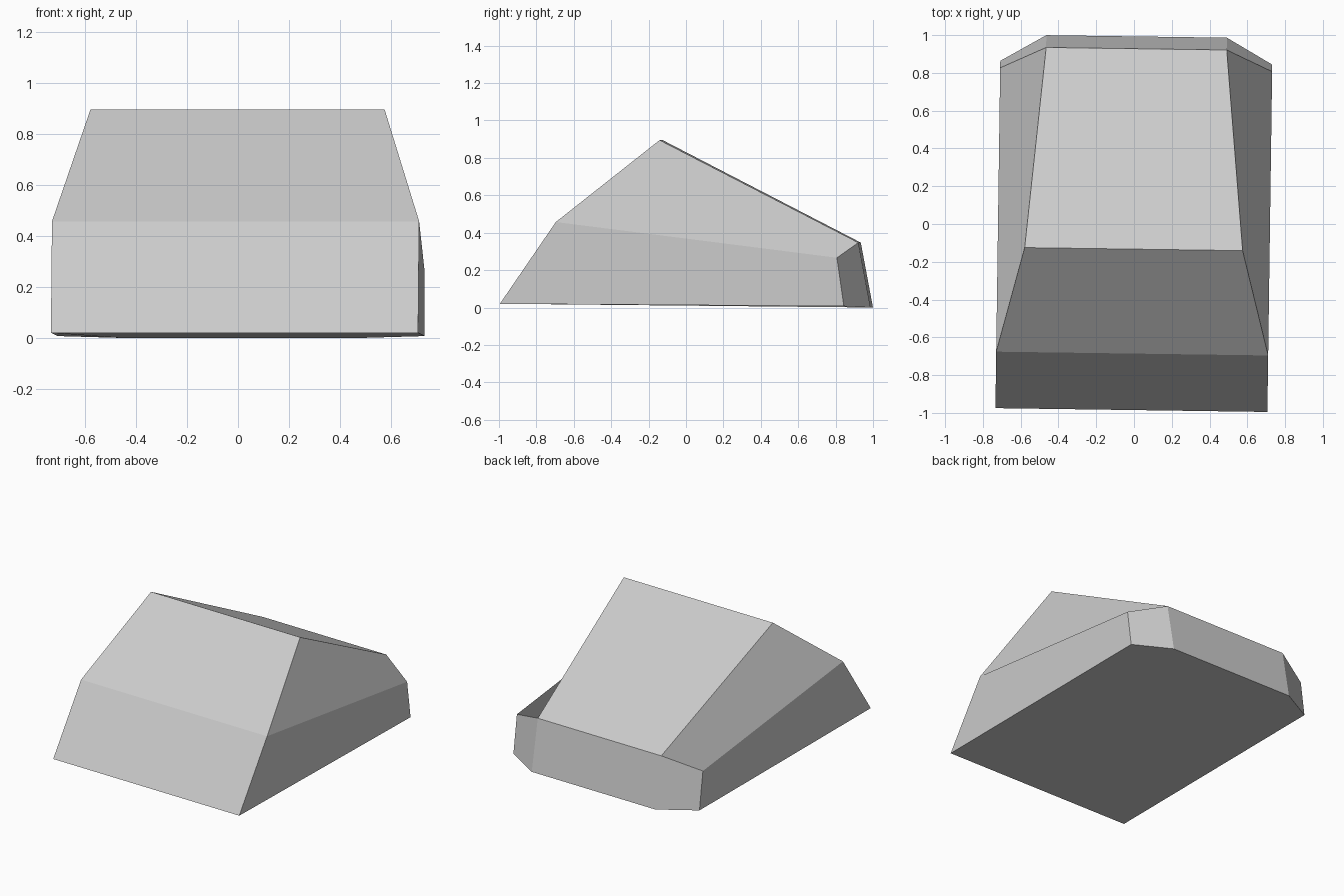
import bpy, bmesh, math
from mathutils import Matrix

cube = bpy.data.objects.get("Cube")
if cube:
    bpy.data.objects.remove(cube, do_unlink=True)

grey = bpy.data.materials.new("plain grey")
grey.use_nodes = True
colour = (0.6, 0.6, 0.6, 1)
grey.diffuse_color = colour
grey.node_tree.nodes["Principled BSDF"].inputs["Base Color"].default_value = colour

# One half of the wedge: half width, depth, height
corners = {
    "nose": (0.72, -0.985, 0.02),
    "shoulder": (0.72, -0.686, 0.457),
    "ridge": (0.577, -0.133, 0.895),
    "tail_top": (0.478, 0.928, 0.347),
    "tail_base": (0.478, 0.993, 0.0),
    "flank_top": (0.72, 0.817, 0.266),
    "flank_base": (0.72, 0.854, 0.007),
}

bm = bmesh.new()
left = {n: bm.verts.new(p) for n, p in corners.items()}
right = {n: bm.verts.new((-x, y, z)) for n, (x, y, z) in corners.items()}

# Panels that span the width: lower front, upper front, roof, tail
spine = ["nose", "shoulder", "ridge", "tail_top", "tail_base"]
for a, b in zip(spine, spine[1:]):
    bm.faces.new((left[a], left[b], right[b], right[a]))

# Mirrored panels: lower flank, upper flank, tail corner
for side in (left, right):
    for panel in (("nose", "flank_base", "flank_top", "shoulder"),
                  ("shoulder", "flank_top", "tail_top", "ridge"),
                  ("flank_base", "tail_base", "tail_top", "flank_top")):
        bm.faces.new([side[n] for n in panel])

# Underside
rim = ["nose", "flank_base", "tail_base"]
bm.faces.new([left[n] for n in rim] + [right[n] for n in reversed(rim)])

bmesh.ops.recalc_face_normals(bm, faces=bm.faces)

# The whole body sits turned very slightly on the ground
bm.transform(Matrix.Rotation(math.radians(-0.8), 4, "Z"))

mesh = bpy.data.meshes.new("wedge_body")
bm.to_mesh(mesh)
bm.free()
mesh.materials.append(grey)
body = bpy.data.objects.new("wedge_body", mesh)
bpy.context.collection.objects.link(body)
